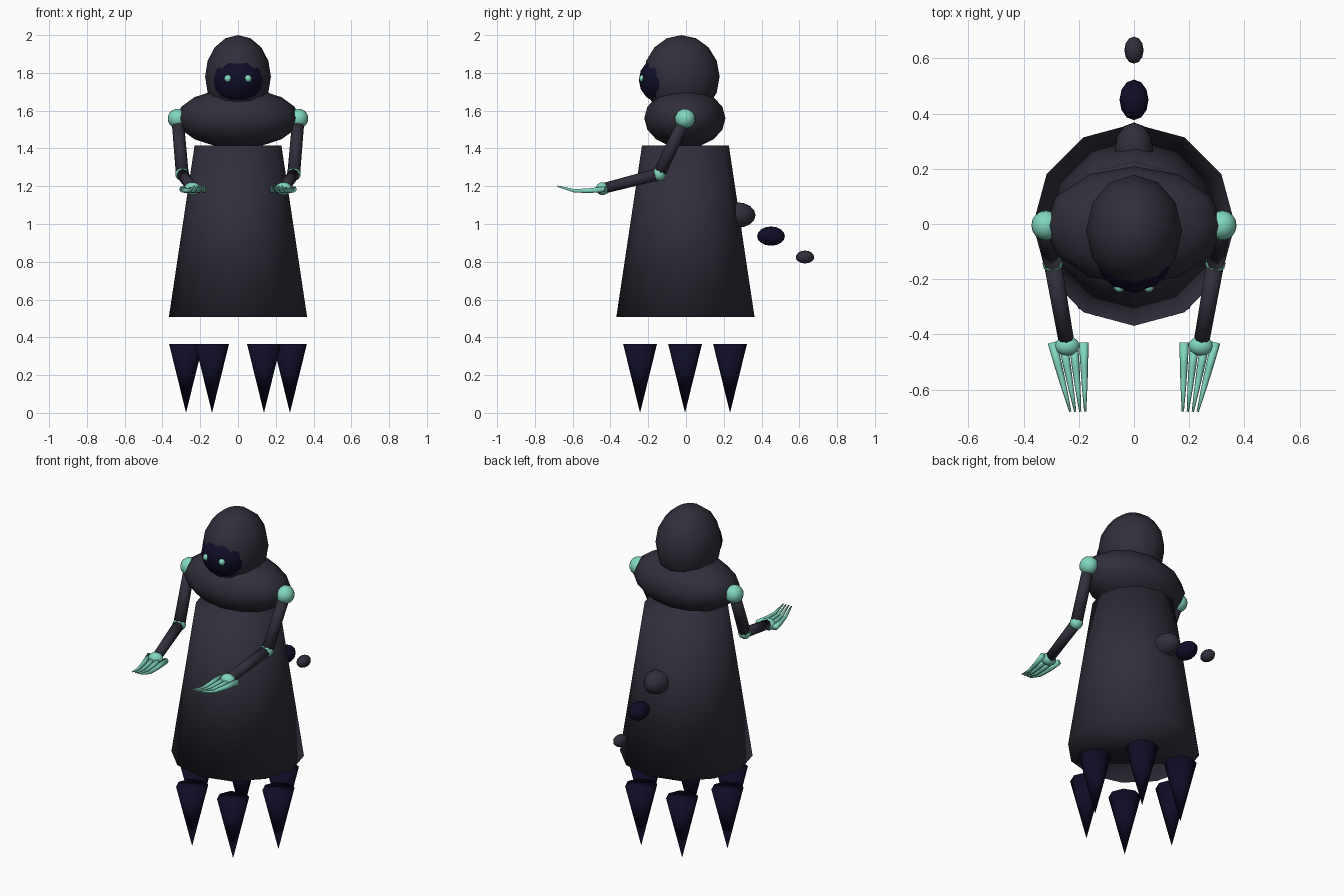
import bpy, bmesh, math
from mathutils import Vector, Matrix

if "Cube" in bpy.data.objects:
    bpy.data.objects.remove(bpy.data.objects["Cube"])


def material(name, rgb):
    m = bpy.data.materials.new(name)
    m.diffuse_color = (*rgb, 1)
    m.use_nodes = True
    m.node_tree.nodes["Principled BSDF"].inputs["Base Color"].default_value = m.diffuse_color
    return m


CLOTH = material("dark grey cloth", (0.030, 0.028, 0.043))
SHADOW = material("midnight navy", (0.0050, 0.0040, 0.021))
GLOW = material("pale teal", (0.22, 0.68, 0.52))


def finish(bm, name, mat):
    bmesh.ops.recalc_face_normals(bm, faces=bm.faces)
    for f in bm.faces:
        f.smooth = True
    me = bpy.data.meshes.new(name)
    bm.to_mesh(me)
    bm.free()
    me.materials.append(mat)
    ob = bpy.data.objects.new(name, me)
    bpy.context.collection.objects.link(ob)
    return ob


def ball(name, centre, radii, mat, seg=12, rings=8):
    bm = bmesh.new()
    bmesh.ops.create_uvsphere(bm, u_segments=seg, v_segments=rings, radius=1)
    bmesh.ops.transform(bm, verts=bm.verts,
                        matrix=Matrix.Translation(centre) @ Matrix.Diagonal((*radii, 1)))
    return finish(bm, name, mat)


def tube(name, points, radii, mat, sides=8):
    """Capped tapered tube through the points; a radius of 0 makes a tip."""
    bm = bmesh.new()
    pts = [Vector(p) for p in points]
    axis = (pts[-1] - pts[0]).normalized()
    ref = Vector((0, 1, 0)) if abs(axis.z) > 0.7 else Vector((0, 0, 1))
    u = ref.cross(axis).normalized()
    v = axis.cross(u)
    rings = []
    for p, r in zip(pts, radii):
        if r == 0:
            rings.append([bm.verts.new(p)] * sides)
            continue
        angles = [2 * math.pi * i / sides for i in range(sides)]
        rings.append([bm.verts.new(p + r * (math.cos(a) * u + math.sin(a) * v)) for a in angles])
    for a, b in zip(rings, rings[1:]):
        for i in range(sides):
            j = (i + 1) % sides
            loop = [a[i], a[j], b[j], b[i]]
            bm.faces.new(list(dict.fromkeys(loop)))
    for ring in (rings[0], rings[-1]):
        if ring[0] is not ring[1]:
            bm.faces.new(ring)
    return finish(bm, name, mat)


# Robe, mantle, hood and face
tube("robe", [(0, -0.003, 0.507), (0, -0.003, 1.415)], [0.366, 0.23], CLOTH, 12)
ball("mantle", (0, -0.006, 1.56), (0.325, 0.215, 0.158), CLOTH)
ball("hood", (0, -0.024, 1.78), (0.174, 0.202, 0.22), CLOTH)
ball("face_shadow", (0, -0.11, 1.763), (0.14, 0.14, 0.13), SHADOW)

# Ring of hanging spikes below the robe
for k in range(6):
    a = k * math.pi / 3
    x, y = 0.275 * math.cos(a), -0.005 + 0.275 * math.sin(a)
    tube(f"spike_{k + 1}", [(x, y, 0.366), (x, y, 0)], [0.09, 0], SHADOW, 8)

# Floating tail beads
for k, r in enumerate((0.07, 0.0525, 0.035)):
    ball(f"tail_bead_{k + 1}", (0, 0.27 + 0.18 * k, 1.047 - 0.111 * k),
         (r, 1.4 * r, 0.97 * r), SHADOW if k == 1 else CLOTH)

# Eyes, arms and hands on both sides
for side, s in (("left", -1), ("right", 1)):
    shoulder = (s * 0.32, -0.005, 1.558)
    elbow = (s * 0.295, -0.142, 1.265)
    wrist = (s * 0.242, -0.442, 1.187)
    ball(f"{side}_eye", (s * 0.053, -0.228, 1.77), (0.02, 0.02, 0.02), GLOW, 10, 6)
    ball(f"{side}_shoulder_joint", shoulder, (0.052, 0.054, 0.052), GLOW, 16, 10)
    tube(f"{side}_upper_arm", [shoulder, elbow], [0.032, 0.034], CLOTH)
    ball(f"{side}_elbow_joint", elbow, (0.037, 0.037, 0.037), GLOW)
    tube(f"{side}_forearm", [elbow, wrist], [0.032, 0.028], CLOTH)
    ball(f"{side}_wrist_joint", wrist, (0.045, 0.036, 0.034), GLOW)
    # Four tapering fingers that converge and curl up slightly
    for k in range(4):
        bx, tx = 0.182 + 0.038 * k, 0.177 + 0.018 * k
        path = [(0, 1.184), (0.35, 1.176), (0.65, 1.176), (1, 1.2)]
        pts = [(s * (bx + (tx - bx) * t), -0.43 - 0.25 * t, z) for t, z in path]
        tube(f"{side}_finger_{k + 1}", pts, [0.017, 0.014, 0.010, 0.004], GLOW, 6)
